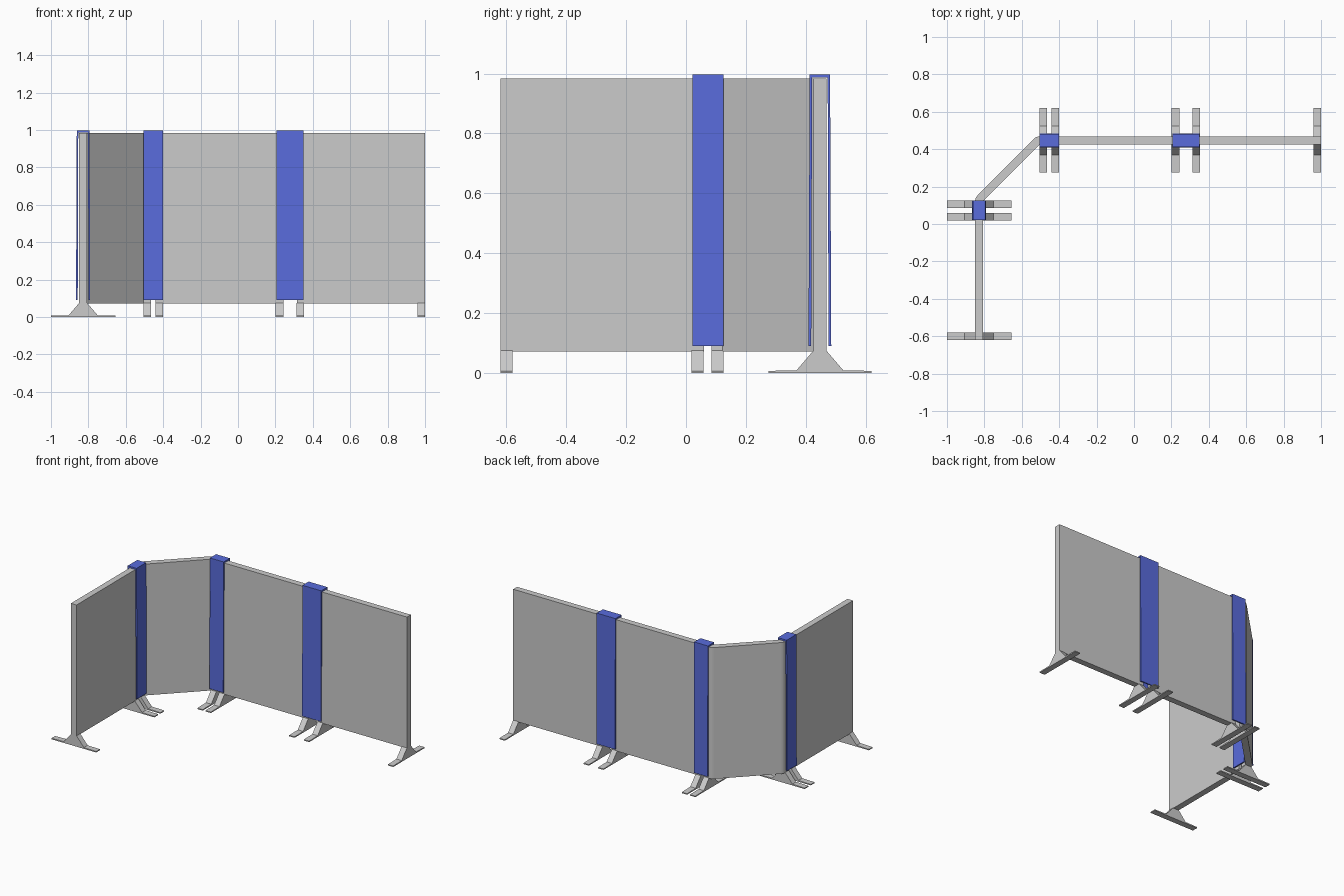
import bpy, bmesh
from math import cos, sin, radians
from mathutils import Matrix, Vector

if "Cube" in bpy.data.objects:
    bpy.data.objects.remove(bpy.data.objects["Cube"])

T = 0.0215            # half panel thickness
YB, XL = 0.447, -0.828  # centre lines of back wall and left wall
Z0, Z1 = 0.072, 0.984   # panel bottom and top


def extrude(name, pts, vec, mat=None):
    """Extrude a closed outline of 3D points along vec."""
    bm = bmesh.new()
    face = bm.faces.new([bm.verts.new(p) for p in pts])
    geo = bmesh.ops.extrude_face_region(bm, geom=[face])["geom"]
    bmesh.ops.translate(bm, vec=Vector(vec),
                        verts=[g for g in geo if isinstance(g, bmesh.types.BMVert)])
    bmesh.ops.recalc_face_normals(bm, faces=bm.faces)
    me = bpy.data.meshes.new(name)
    bm.to_mesh(me)
    bm.free()
    ob = bpy.data.objects.new(name, me)
    bpy.context.collection.objects.link(ob)
    if mat:
        me.materials.append(mat)
    return ob


def panel(name, outline):
    return extrude(name, [(x, y, Z0) for x, y in outline], (0, 0, Z1 - Z0))


def across(name, half, a, b, on_left, mat=None):
    """Cross-section (offset, z) swept along a wall from a to b."""
    if on_left:
        return extrude(name, [(XL + u, a, z) for u, z in half], (0, b - a, 0), mat)
    return extrude(name, [(a, YB + u, z) for u, z in half], (b - a, 0, 0), mat)


def rect(x0, x1, y0, y1):
    return [(x0, y0), (x1, y0), (x1, y1), (x0, y1)]


# Straight panels
panel("back_panel_middle", rect(-0.44, 0.242, YB - T, YB + T))
panel("back_panel_right", rect(0.315, 1.0, YB - T, YB + T))
panel("left_panel", rect(XL - T, XL + T, -0.62, 0.06))

# Angled corner panel with rounded outer bends
low, high = (XL + T, 0.122), (-0.504, YB - T)
arc = lambda c, a0, a1: [(c[0] + 2 * T * cos(radians(a0 + (a1 - a0) * i / 4)),
                          c[1] + 2 * T * sin(radians(a0 + (a1 - a0) * i / 4)))
                         for i in range(5)]
panel("corner_panel",
      [(XL + T, 0.085), (XL - T, 0.085)] + arc(low, 180, 135) + arc(high, 135, 90)
      + [(-0.465, YB + T), (-0.465, YB - T), high, low])

# Feet: flat base with a wedge up to the panel
side = [(0.172, 0), (0.172, 0.007), (0.078, 0.009), (T, Z0 + 0.003)]
foot = side + [(-u, z) for u, z in reversed(side)]
for i, x in enumerate((-0.505, -0.442, 0.201, 0.313, 0.959)):
    across(f"back_foot_{i}", foot, x, x + 0.041, False)
for i, y in enumerate((-0.62, 0.018, 0.085)):
    across(f"left_foot_{i}", foot, y, y + 0.041, True)

# Blue straps draped over each joint
blue = bpy.data.materials.new("strap_blue")
blue.diffuse_color = (0.1, 0.15, 0.72, 1)
blue.use_nodes = True
blue.node_tree.nodes["Principled BSDF"].inputs["Base Color"].default_value = blue.diffuse_color
half = [(0.038, 0.09), (0.034, 0.997)]
inner = [(-0.026, Z1 + 0.002), (-0.029, 0.09)]
strap = (half + [(-u, z) for u, z in reversed(half)]
         + [(-u, z) for u, z in ((0.029, 0.09), (0.026, Z1 + 0.002))]
         + [(0.026, Z1 + 0.002), (0.029, 0.09)])
across("corner_strap", strap, -0.505, -0.4, False, blue)
across("back_strap", strap, 0.206, 0.35, False, blue)
across("left_strap", strap, 0.021, 0.126, True, blue)
